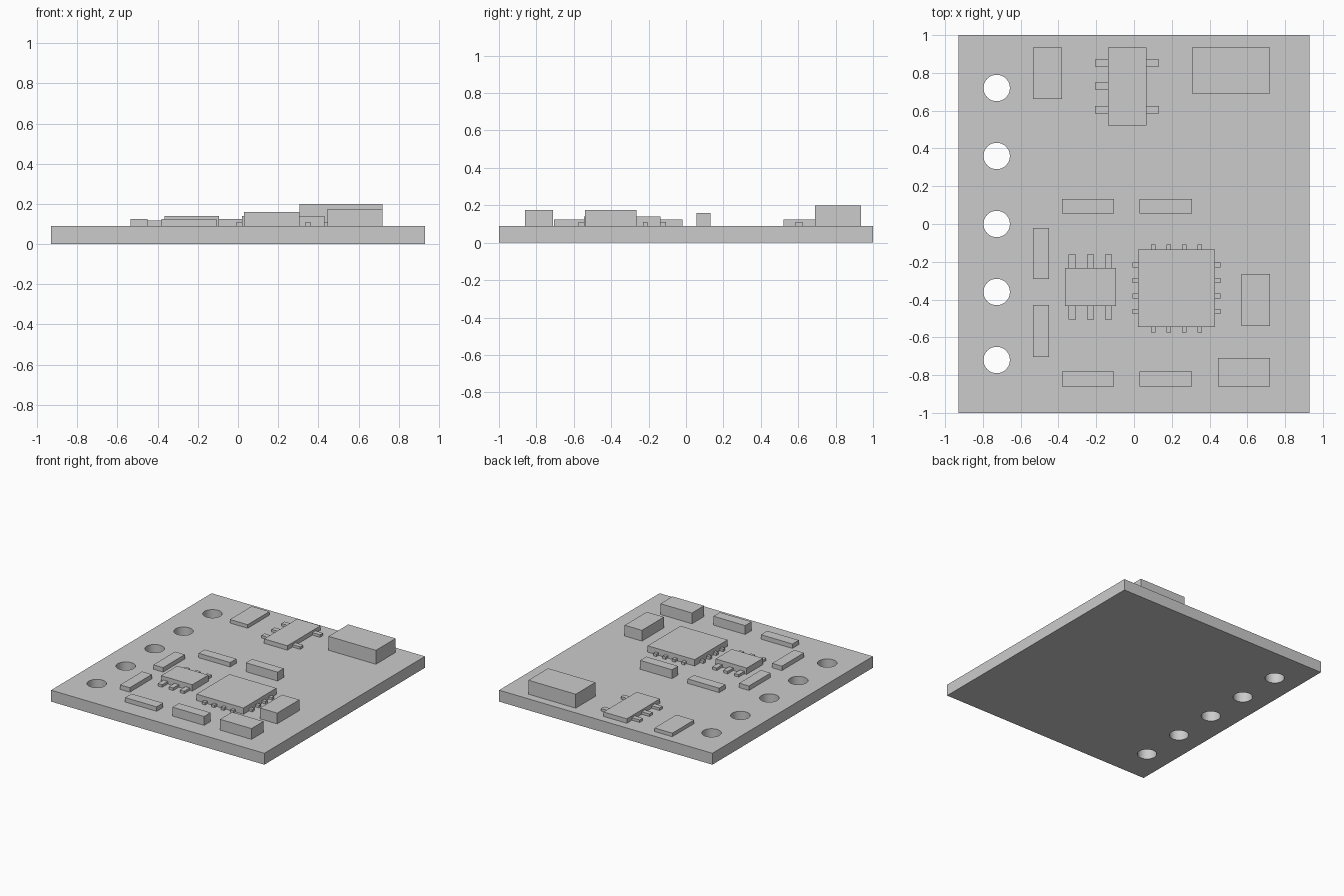
import bpy
import math

if "Cube" in bpy.data.objects:
    bpy.data.objects.remove(bpy.data.objects["Cube"])

T = 0.09  # board thickness


def box(name, x0, x1, y0, y1, z1, z0=T):
    bpy.ops.mesh.primitive_cube_add(size=1, location=((x0 + x1) / 2, (y0 + y1) / 2, (z0 + z1) / 2))
    ob = bpy.context.object
    ob.name = name
    ob.scale = (x1 - x0, y1 - y0, z1 - z0)
    bpy.ops.object.transform_apply(location=False, rotation=False, scale=True)
    return ob


def pin(name, x, y, dx, dy, top=0.11):
    return box(name, x - dx / 2, x + dx / 2, y - dy / 2, y + dy / 2, top)


# board with a row of five through holes
board = box("circuit_board", -0.93, 0.93, -1, 1, T, 0)
for i in range(5):
    bpy.ops.mesh.primitive_cylinder_add(vertices=32, radius=0.07, depth=0.4,
                                        location=(-0.727, (i - 2) * 0.36, T / 2))
    cutter = bpy.context.object
    cutter.hide_render = True
    mod = board.modifiers.new("hole", 'BOOLEAN')
    mod.operation = 'DIFFERENCE'
    mod.solver = 'EXACT'
    mod.object = cutter
    bpy.ops.object.select_all(action='DESELECT')
    board.select_set(True)
    bpy.context.view_layer.objects.active = board
    bpy.ops.object.modifier_apply(modifier=mod.name)
    bpy.data.objects.remove(cutter)
bpy.ops.object.shade_smooth_by_angle(angle=math.radians(30))

# low resistors
for y0, y1 in ((-0.02 - 0.27, -0.02), (-0.705, -0.43)):
    box("side_resistor", -0.535, -0.45, y0, y1, 0.125)
# matching rows of a resistor and a taller capacitor
for y0, y1 in ((0.055, 0.132), (-0.86, -0.78)):
    box("resistor", -0.382, -0.107, y0, y1, 0.125)
    box("small_capacitor", 0.03, 0.307, y0, y1, 0.16)

# larger capacitors, inductor block and diode
box("right_capacitor", 0.57, 0.72, -0.54, -0.265, 0.175)
box("corner_capacitor", 0.445, 0.72, -0.86, -0.71, 0.175)
box("inductor", 0.307, 0.72, 0.69, 0.935, 0.2)
box("diode", -0.535, -0.38, 0.663, 0.935, 0.118)

# five-pin regulator
box("regulator_body", -0.138, 0.065, 0.522, 0.935, 0.125)
for y in (0.605, 0.73, 0.852):
    pin("regulator_pin", -0.172, y, 0.068, 0.038)
for y in (0.605, 0.852):
    pin("regulator_pin", 0.098, y, 0.068, 0.038)

# six-pin chip
box("small_chip_body", -0.366, -0.095, -0.435, -0.233, 0.14)
for x in (-0.327, -0.231, -0.135):
    for y in (-0.197, -0.47):
        pin("small_chip_pin", x, y, 0.038, 0.07)

# square sixteen-pin chip
cx, cy, half = 0.225, -0.341, 0.205
box("main_chip_body", cx - half, cx + half, cy - half, cy + half, 0.14)
for i in range(4):
    d = (i - 1.5) * 0.082
    for s in (-1, 1):
        e = s * (half + 0.014)
        pin("main_chip_pin", cx + d, cy + e, 0.026, 0.028)
        pin("main_chip_pin", cx + e, cy + d, 0.028, 0.026)
